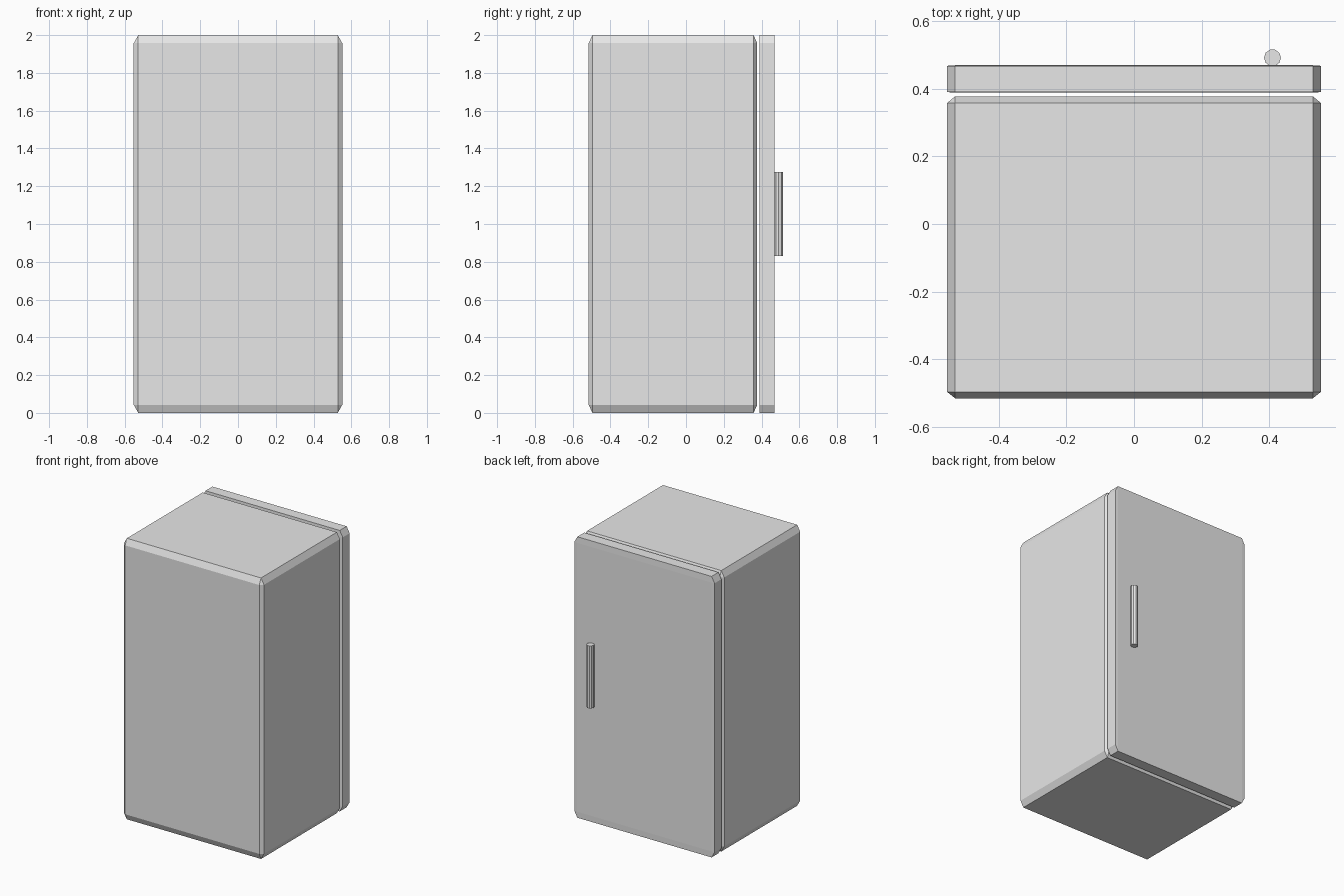
import bpy, bmesh
from math import radians
from mathutils import Matrix

if "Cube" in bpy.data.objects:
    bpy.data.objects.remove(bpy.data.objects["Cube"], do_unlink=True)

# Single light grey finish
GREY = (0.8, 0.8, 0.8, 1.0)
grey = bpy.data.materials.new("light_grey")
grey.use_nodes = True
grey.diffuse_color = GREY
next(n for n in grey.node_tree.nodes
     if n.type == 'BSDF_PRINCIPLED').inputs["Base Color"].default_value = GREY


def finish(name, bm):
    bmesh.ops.recalc_face_normals(bm, faces=bm.faces)
    mesh = bpy.data.meshes.new(name)
    bm.to_mesh(mesh)
    bm.free()
    mesh.materials.append(grey)
    obj = bpy.data.objects.new(name, mesh)
    bpy.context.collection.objects.link(obj)
    return obj


def chamfered_box(name, low, high, chamfer=0.0215):
    """Chamfer a unit cube, then stretch it so the chamfer follows each side's length."""
    bm = bmesh.new()
    bmesh.ops.create_cube(bm, size=1)
    bmesh.ops.bevel(bm, geom=bm.edges[:], offset=chamfer, segments=1,
                    affect='EDGES', profile=0.5)
    bmesh.ops.scale(bm, vec=[b - a for a, b in zip(low, high)], verts=bm.verts)
    bmesh.ops.translate(bm, vec=[(a + b) / 2 for a, b in zip(low, high)], verts=bm.verts)
    return finish(name, bm)


# Cabinet and the door, with a narrow open gap between them
chamfered_box("cabinet", (-0.552, -0.515, 0), (0.552, 0.377, 2))
chamfered_box("door", (-0.552, 0.388, 0), (0.552, 0.469, 2))

# Upright bar handle, partly sunk into the door
bottom, top = 0.83, 1.275
bm = bmesh.new()
bmesh.ops.create_cone(bm, cap_ends=True, segments=10, radius1=0.025, radius2=0.025,
                      depth=top - bottom,
                      matrix=Matrix.Translation((0.409, 0.491, (top + bottom) / 2))
                      @ Matrix.Rotation(radians(90), 4, 'Z'))
finish("door_handle", bm)
